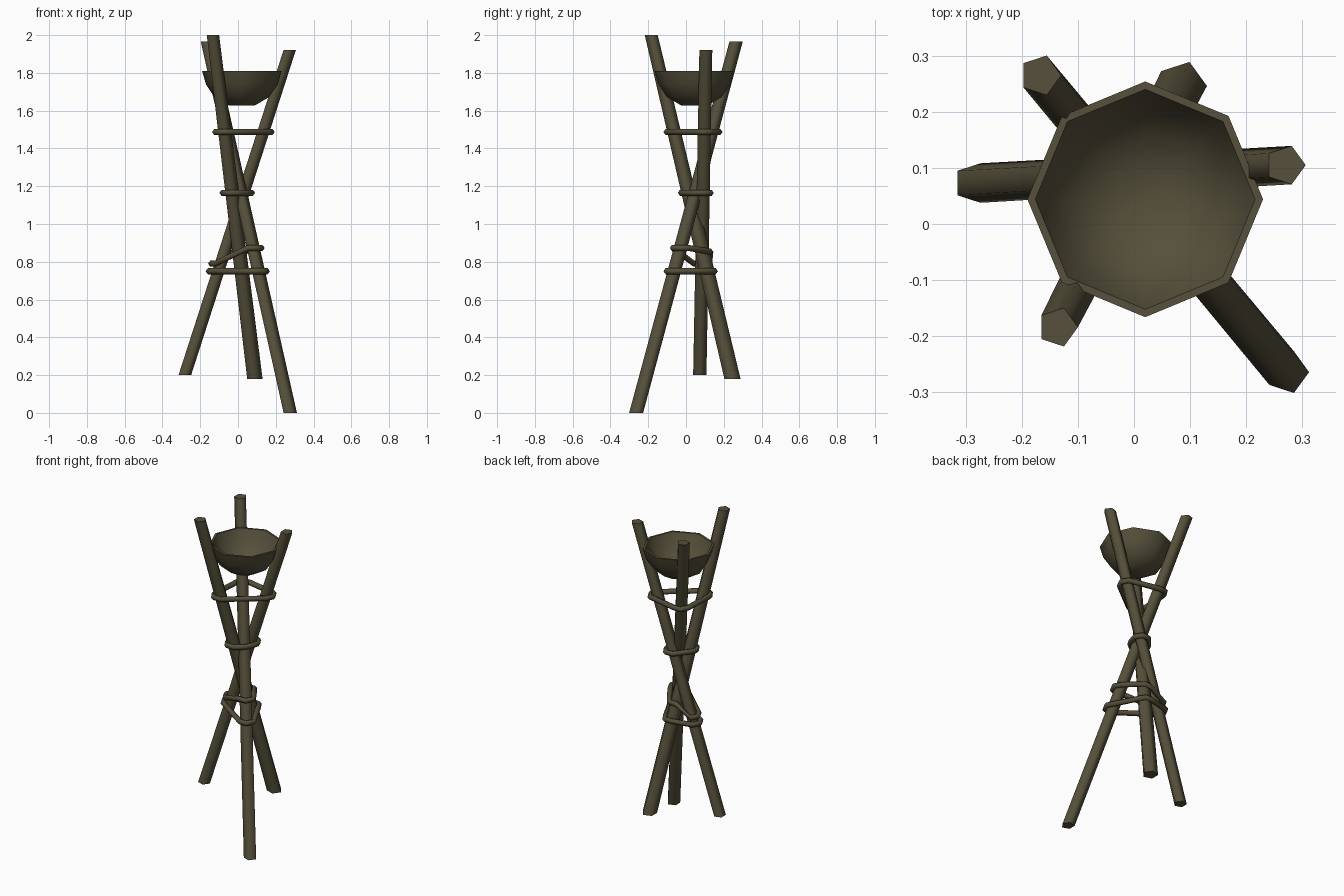
import bpy, bmesh, math
from mathutils import Vector
from mathutils.geometry import convex_hull_2d

if "Cube" in bpy.data.objects:
    bpy.data.objects.remove(bpy.data.objects["Cube"])

wood = bpy.data.materials.new("dark olive wood")
wood.diffuse_color = (0.092, 0.08, 0.043, 1)
wood.use_nodes = True
wood.node_tree.nodes["Principled BSDF"].inputs["Base Color"].default_value = wood.diffuse_color


def make(name, bm, sharp_angle):
    bmesh.ops.recalc_face_normals(bm, faces=bm.faces)
    for f in bm.faces:
        f.smooth = True
    for e in bm.edges:
        if len(e.link_faces) == 2 and e.calc_face_angle(0) > math.radians(sharp_angle):
            e.smooth = False
        # pole end caps stay crisp
        if any(len(f.verts) == 5 for f in e.link_faces):
            e.smooth = False
    me = bpy.data.meshes.new(name)
    bm.to_mesh(me)
    bm.free()
    me.materials.append(wood)
    ob = bpy.data.objects.new(name, me)
    bpy.context.collection.objects.link(ob)


def ring(bm, c, r, n):
    return [bm.verts.new((c[0] + r * math.cos(2 * math.pi * i / n),
                          c[1] + r * math.sin(2 * math.pi * i / n), c[2])) for i in range(n)]


def bridge(bm, a, b):
    n = len(a)
    for i in range(n):
        bm.faces.new((a[i], a[(i + 1) % n], b[(i + 1) % n], b[i]))


# Three crossing poles with level-cut ends: bottom, top, bottom radius, top radius
poles = {
    "long_pole": (Vector((0.273, -0.264, 0)), Vector((-0.167, 0.265, 1.965)), 0.039, 0.037),
    "rear_pole": (Vector((0.085, 0.246, 0.18)), Vector((-0.136, -0.184, 2.0)), 0.045, 0.036),
    "side_pole": (Vector((-0.285, 0.073, 0.2)), Vector((0.27, 0.105, 1.92)), 0.037, 0.036),
}
for name, (a, b, ra, rb) in poles.items():
    bm = bmesh.new()
    lo, hi = ring(bm, a, ra, 5), ring(bm, b, rb, 5)
    bridge(bm, lo, hi)
    bm.faces.new(lo)
    bm.faces.new(hi)
    make(name, bm, 80)

# Bowl held between the pole tops
bm = bmesh.new()
profile = [(0.07, 1.628), (0.145, 1.672), (0.19, 1.74), (0.21, 1.81),
           (0.196, 1.81), (0.17, 1.745), (0.125, 1.69), (0.06, 1.655)]
rings = [ring(bm, (0.02, 0.044, z), r, 8) for r, z in profile]
for a, b in zip(rings, rings[1:]):
    bridge(bm, a, b)
bm.faces.new(rings[0])
bm.faces.new(rings[-1])
make("bowl", bm, 50)


# Rope bindings pulled tight around all three poles
def binding(name, heights, wrap=0.047, rope=0.017):
    pts = []
    for (a, b, _, _), z in zip(poles.values(), heights):
        c = a.lerp(b, (z - a.z) / (b.z - a.z))
        for k in range(6):
            t = 2 * math.pi * k / 6
            pts.append(Vector((c.x + wrap * math.cos(t), c.y + wrap * math.sin(t), z)))
    path = [pts[i] for i in convex_hull_2d([p.to_2d() for p in pts])]
    n = len(path)
    bm = bmesh.new()
    loops = []
    for i, p in enumerate(path):
        d1 = (p - path[i - 1]).normalized()
        d2 = (path[(i + 1) % n] - p).normalized()
        t = (d1 + d2).normalized()
        out = Vector((t.y, -t.x, 0)).normalized()
        loops.append([bm.verts.new(p + rope * (out * math.cos(s) + Vector((0, 0, math.sin(s)))))
                      for s in (2 * math.pi * k / 5 for k in range(5))])
    for i in range(n):
        bridge(bm, loops[i], loops[(i + 1) % n])
    make(name, bm, 80)


binding("upper_rope", (1.487, 1.487, 1.487))
binding("middle_rope", (1.165, 1.165, 1.165))
binding("slanted_rope", (0.873, 0.853, 0.79))
binding("lower_rope", (0.75, 0.75, 0.75))
